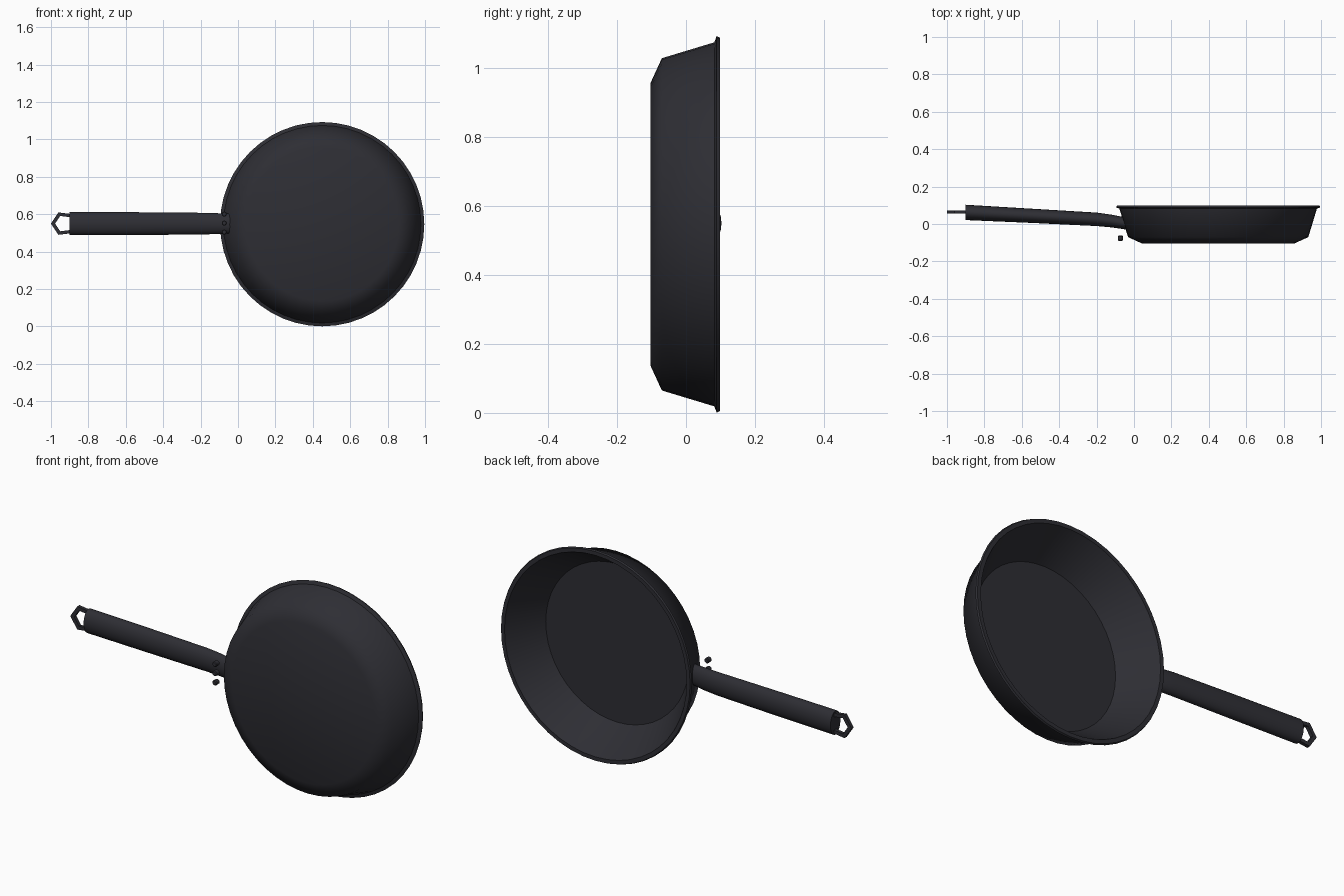
import bpy, bmesh, math
from mathutils import Vector

if "Cube" in bpy.data.objects:
    bpy.data.objects.remove(bpy.data.objects["Cube"])

mat = bpy.data.materials.new("dark_iron")
mat.use_nodes = True
colour = (0.027, 0.027, 0.034, 1)
mat.diffuse_color = colour
mat.node_tree.nodes["Principled BSDF"].inputs["Base Color"].default_value = colour

CX, CZ = 0.45, 0.547


def finish(name, bm, angle=40):
    bmesh.ops.recalc_face_normals(bm, faces=bm.faces)
    me = bpy.data.meshes.new(name)
    bm.to_mesh(me)
    bm.free()
    me.materials.append(mat)
    ob = bpy.data.objects.new(name, me)
    bpy.context.collection.objects.link(ob)
    bpy.ops.object.select_all(action="DESELECT")
    ob.select_set(True)
    bpy.context.view_layer.objects.active = ob
    if angle:
        bpy.ops.object.shade_smooth_by_angle(angle=math.radians(angle))
    return ob


def skin(bm, rings, caps=True, loop=False):
    """Join equal rings of points with quads."""
    vr = [[bm.verts.new(p) for p in r] for r in rings]
    n = len(vr[0])
    pairs = list(zip(vr, vr[1:])) + ([(vr[-1], vr[0])] if loop else [])
    for a, b in pairs:
        for i in range(n):
            j = (i + 1) % n
            bm.faces.new((a[i], a[j], b[j], b[i]))
    if caps:
        bm.faces.new(vr[0])
        bm.faces.new(vr[-1])


def circle(cx, y, cz, r, n):
    return [(cx + r * math.cos(t), y, cz + r * math.sin(t))
            for t in (2 * math.pi * i / n for i in range(n))]


# Pan body: outer base, wall, rolled lip, inner wall, floor (radius, y)
profile = [(0.41, -0.103), (0.482, -0.07), (0.528, 0.082), (0.546, 0.089),
           (0.542, 0.098), (0.522, 0.098), (0.515, 0.085), (0.41, -0.08)]
bm = bmesh.new()
skin(bm, [circle(CX, y, CZ, r, 48) for r, y in profile])
finish("pan_body", bm, 50)

# Handle: oval sections along x (x, y centre, y radius, z radius)
sections = [(-0.9, 0.062, 0.041, 0.062), (-0.55, 0.044, 0.038, 0.061),
            (-0.2, 0.025, 0.036, 0.058), (-0.12, 0.016, 0.034, 0.056),
            (-0.04, 0.002, 0.032, 0.053)]
bm = bmesh.new()
skin(bm, [[(x, y + ry * math.cos(t), 0.55 + rz * math.sin(t))
           for t in (2 * math.pi * i / 20 for i in range(20))]
          for x, y, ry, rz in sections])
finish("handle", bm)

# Hanging loop: closed flat bar with a pointed end
path = [(-1.0, 0), (-0.96, 0.06), (-0.88, 0.05), (-0.88, -0.05), (-0.96, -0.06)]
mid = Vector((-0.93, 0))
rings = []
for p in path:
    outer = Vector(p)
    inner = mid + (outer - mid) * 0.68
    rings.append([(q.x, 0.064 + dy, 0.55 + q.y)
                  for q, dy in ((outer, -0.009), (outer, 0.009),
                                (inner, 0.009), (inner, -0.009))])
bm = bmesh.new()
skin(bm, rings, caps=False, loop=True)
finish("hanging_loop", bm, 0)

# Three rivets near the handle joint
for i, z in enumerate((0.505, 0.553, 0.601)):
    bm = bmesh.new()
    skin(bm, [circle(-0.073, y, z, r, 12) for y, r in
              ((-0.09, 0.01), (-0.086, 0.0135), (-0.066, 0.0135), (-0.062, 0.01))])
    finish("rivet_%d" % (i + 1), bm)
